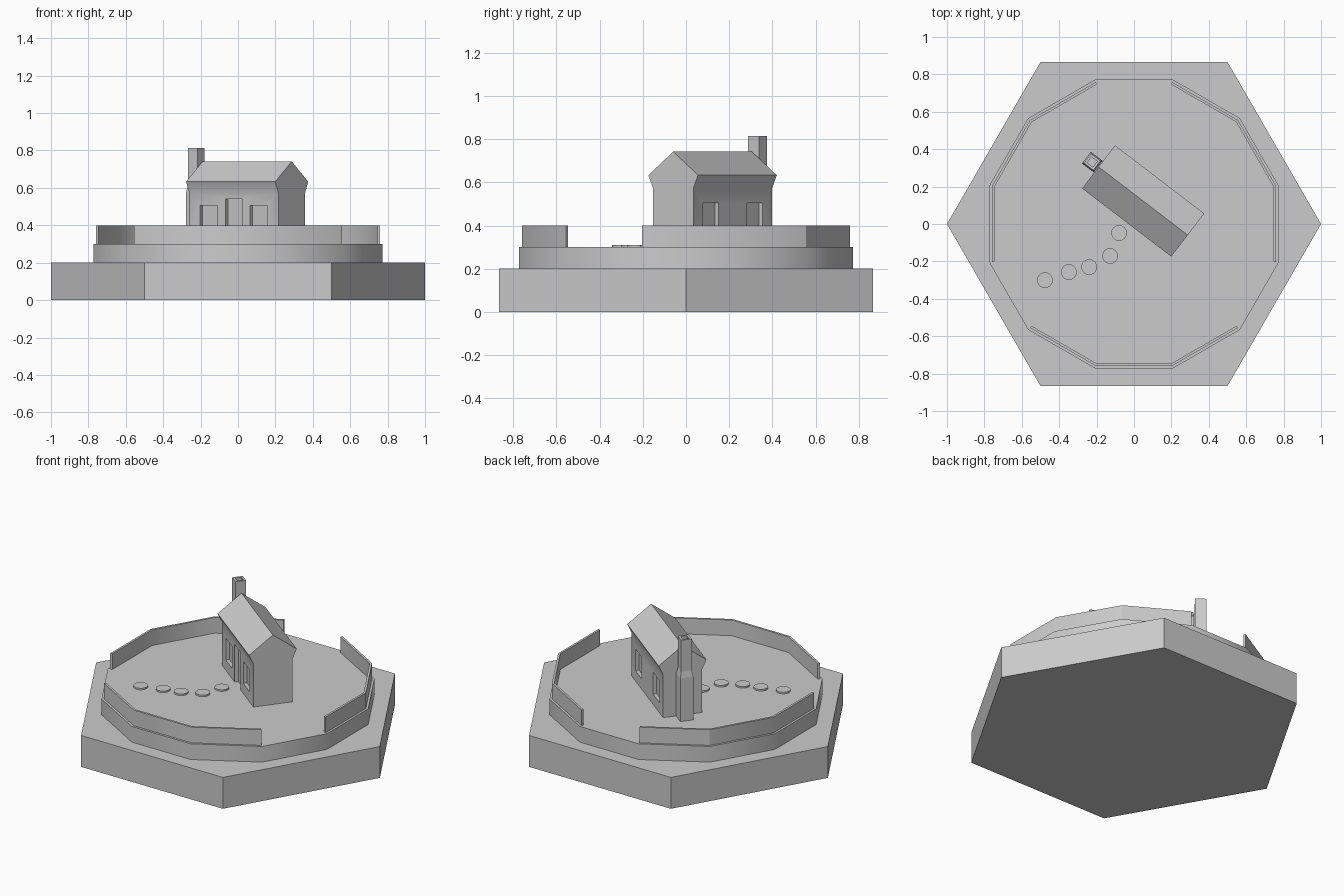
import bpy, bmesh, math
from mathutils import Matrix, Vector

cube = bpy.data.objects.get("Cube")
if cube:
    bpy.data.objects.remove(cube, do_unlink=True)

stone = bpy.data.materials.new("stone_grey")
stone.use_nodes = True
grey = (0.6, 0.6, 0.6, 1)
stone.diffuse_color = grey
stone.node_tree.nodes["Principled BSDF"].inputs["Base Color"].default_value = grey

# Frame of the turned cottage: length along local x, depth along local y
cottage = Matrix.Translation((0.049, 0.123, 0)) @ Matrix.Rotation(math.radians(-37.4), 4, 'Z')


def finish(bm, name, matrix=Matrix(), smooth=True):
    bm.transform(matrix)
    bmesh.ops.recalc_face_normals(bm, faces=bm.faces)
    mesh = bpy.data.meshes.new(name)
    bm.to_mesh(mesh)
    bm.free()
    mesh.materials.append(stone)
    obj = bpy.data.objects.new(name, mesh)
    bpy.context.collection.objects.link(obj)
    bpy.ops.object.select_all(action='DESELECT')
    obj.select_set(True)
    bpy.context.view_layer.objects.active = obj
    if smooth:
        bpy.ops.object.shade_smooth_by_angle()
    return obj


def prism(name, outline, offset, matrix=Matrix(), smooth=True):
    """Extrude a closed outline along an offset."""
    bm = bmesh.new()
    face = bm.faces.new([bm.verts.new(p) for p in outline])
    ext = bmesh.ops.extrude_face_region(bm, geom=[face], use_keep_orig=True)
    top = [v for v in ext["geom"] if isinstance(v, bmesh.types.BMVert)]
    bmesh.ops.translate(bm, verts=top, vec=offset)
    return finish(bm, name, matrix, smooth)


def arc(radius, start, step, count, z, centre=(0, 0)):
    angles = [math.radians(start + step * i) for i in range(count)]
    return [(centre[0] + radius * math.cos(a), centre[1] + radius * math.sin(a), z)
            for a in angles]


def box(name, x0, x1, y0, y1, z0, z1):
    outline = [(x0, y0, z0), (x1, y0, z0), (x1, y1, z0), (x0, y1, z0)]
    return prism(name, outline, (0, 0, z1 - z0), cottage, False)


# Ground plate and raised terrace
prism("hexagon_base", arc(1, 0, 60, 6, 0), (0, 0, 0.2), smooth=False)
prism("terrace", arc(0.8, 15, 30, 12, 0.2), (0, 0, 0.1))

# Three low walls with gaps between them
for name, start in (("right_side", 105), ("front", 225), ("left_side", -15)):
    outer = arc(0.786, start, 30, 4, 0.3)
    inner = arc(0.772, start, 30, 4, 0.3)
    prism(name + "_garden_wall", outer + inner[::-1], (0, 0, 0.1))

# Stepping stones leading to the door
path = [(-0.476, -0.3), (-0.348, -0.257), (-0.24, -0.23), (-0.128, -0.171), (-0.08, -0.048)]
for i, centre in enumerate(path):
    prism(f"stepping_stone_{i + 1}", arc(0.042, 0, 15, 24, 0.3, centre), (0, 0, 0.01))

# House body: gable profile with flared eaves, extruded along its length
half = [(0.118, 0.3), (0.118, 0.574), (0.145, 0.633)]
profile = half + [(0, 0.742)] + [(-y, z) for y, z in reversed(half)]
house = prism("house", [(-0.3, y, z) for y, z in profile], (0.6, 0, 0), cottage, False)

# Recessed windows on both long sides, and the door on the front
depth, wall = 0.022, 0.118
cutters = []
for side in (-1, 1):
    y0, y1 = sorted((side * (wall - depth), side * (wall + 0.02)))
    for x in (-0.168, 0.168):
        cutters.append(box("window_cutter", x - 0.06, x + 0.06, y0, y1, 0.365, 0.505))
    if side < 0:
        cutters.append(box("door_cutter", -0.057, 0.057, y0, y1, 0.28, 0.54))
bpy.context.view_layer.objects.active = house
for cutter in cutters:
    mod = house.modifiers.new("opening", 'BOOLEAN')
    mod.operation, mod.solver, mod.object = 'DIFFERENCE', 'EXACT', cutter
    bpy.ops.object.modifier_apply(modifier=mod.name)
    bpy.data.objects.remove(cutter, do_unlink=True)
bpy.ops.object.select_all(action='DESELECT')
house.select_set(True)
bpy.ops.object.shade_smooth_by_angle()

# Chimney: square rings from the wide foot up to the rim and down into the flue
bm = bmesh.new()
rings = []
for r, z in ((0.039, 0.3), (0.039, 0.575), (0.032, 0.615), (0.032, 0.814), (0.019, 0.814), (0.019, 0.77)):
    rings.append([bm.verts.new((-0.343 + sx * r, sy * r, z))
                  for sx, sy in ((-1, -1), (1, -1), (1, 1), (-1, 1))])
for low, high in zip(rings, rings[1:]):
    for i in range(4):
        j = (i + 1) % 4
        bm.faces.new((low[i], low[j], high[j], high[i]))
bm.faces.new(rings[0][::-1])
bm.faces.new(rings[-1])
finish(bm, "chimney", cottage, False)
box("chimney_joint", -0.31, -0.295, -0.039, 0.039, 0.3, 0.575)
